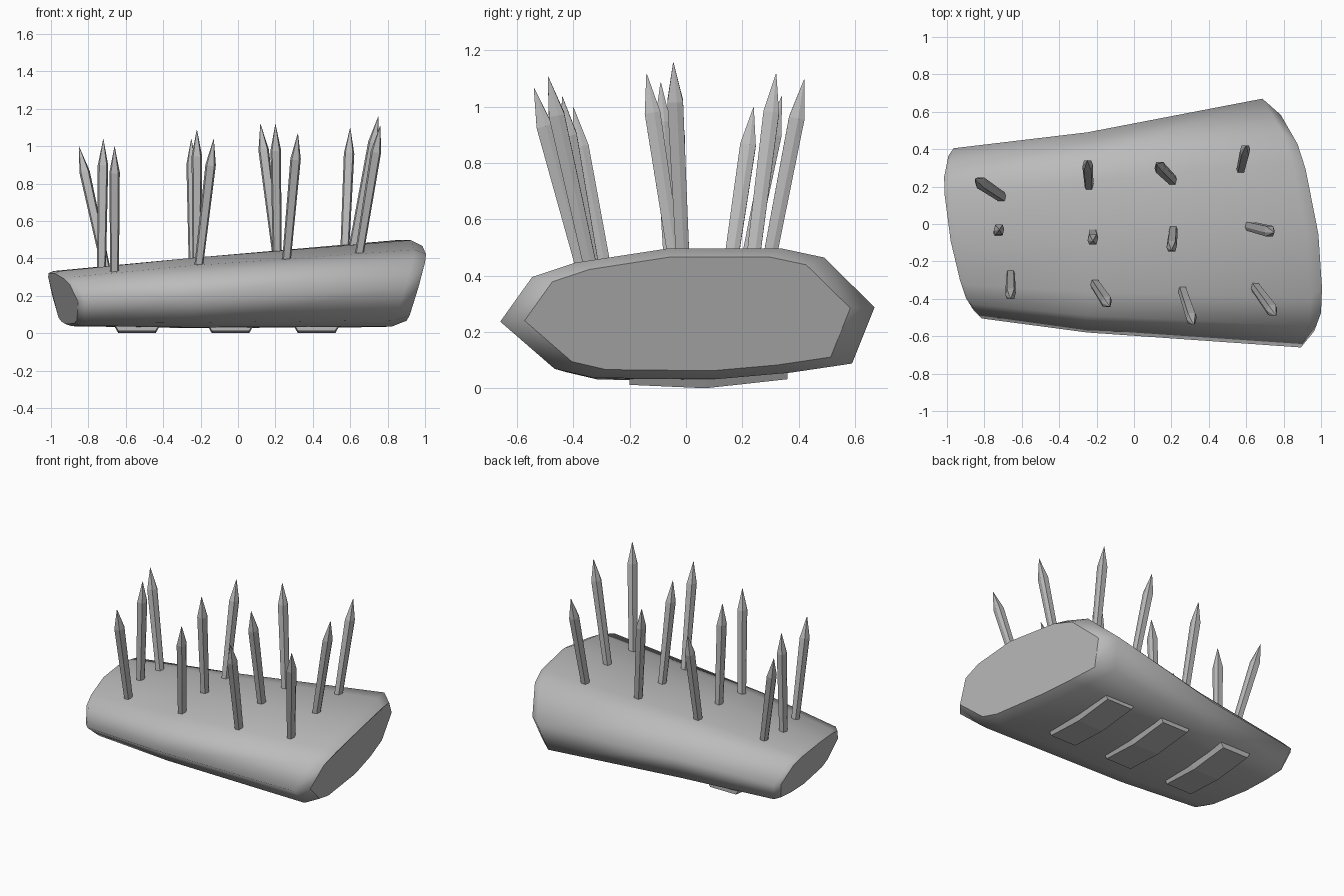
import bpy
import bmesh
from mathutils import Vector

cube = bpy.data.objects.get("Cube")
if cube:
    bpy.data.objects.remove(cube, do_unlink=True)

GREY = (0.5, 0.5, 0.5, 1)
grey = bpy.data.materials.new("plain_grey")
grey.use_nodes = True
grey.diffuse_color = GREY
grey.node_tree.nodes["Principled BSDF"].inputs["Base Color"].default_value = GREY


def add_object(name, bm):
    bmesh.ops.recalc_face_normals(bm, faces=bm.faces)
    mesh = bpy.data.meshes.new(name)
    bm.to_mesh(mesh)
    bm.free()
    mesh.materials.append(grey)
    obj = bpy.data.objects.new(name, mesh)
    bpy.context.collection.objects.link(obj)
    return obj


def loft(bm, rings):
    """Skin a list of closed rings and cap both ends; returns the caps."""
    loops = [[bm.verts.new(p) for p in ring] for ring in rings]
    for low, high in zip(loops, loops[1:]):
        for i in range(len(low)):
            j = (i + 1) % len(low)
            bm.faces.new((low[i], low[j], high[j], high[i]))
    return [bm.faces.new(loops[0]), bm.faces.new(loops[-1])]


# Body cross-section: u runs front to back, v bottom to top
PROFILE = [(-1, .44), (-.83, .78), (-.6, .89), (-.1, 1), (.5, 1), (.73, .93),
           (1, .55), (.88, .12), (.55, .05), (.15, 0), (-.5, .01), (-.71, .08)]


def left_slant(u, v):
    return .85 - .11 * u + .13 * (v - .5) - .06 * u * u


def right_slant(u, v):
    return -.92 - .07 * u - .08 * (v - .5) + .03 * u * u


def middle(u, v):
    return -.25


def section(slant, push, y_mid, half, bottom, top, fit=1.0):
    ring = []
    for u, v in PROFILE:
        u, v = u * fit, .5 + (v - .5) * fit
        ring.append((slant(u, v) + push, y_mid + u * half, bottom + v * (top - bottom)))
    return ring


# Body: tapering slab with slanted, chamfered ends
bm = bmesh.new()
caps = loft(bm, [
    section(right_slant, -.03, -.05, .45, .04, .335, .92),
    section(right_slant, 0, -.05, .455, .04, .335),
    section(middle, 0, -.045, .535, .03, .405),
    section(left_slant, 0, .005, .665, .035, .5),
    section(left_slant, .07, .005, .665, .035, .5, .87),
])
for face in bm.faces:
    face.smooth = face not in caps
for cap in caps:
    for edge in cap.edges:
        edge.smooth = False
add_object("body", bm)


# Spikes: (base x, base y), (tip x, y, z)
SPIKES = {
    "back_spike": [((-.7, .14), (-.85, .24, 1)), ((-.24, .2), (-.25, .34, 1.04)),
                   ((.21, .23), (.12, .32, 1.12)), ((.57, .29), (.6, .42, 1.1))],
    "middle_spike": [((-.73, -.04), (-.72, -.03, 1.04)), ((-.22, -.05), (-.22, -.09, 1.09)),
                     ((.21, -.03), (.2, -.14, 1.12)), ((.61, -.01), (.75, -.045, 1.16))],
    "front_spike": [((-.66, -.27), (-.66, -.4, 1)), ((-.21, -.32), (-.13, -.44, 1.04)),
                    ((.26, -.36), (.32, -.54, 1.07)), ((.65, -.34), (.76, -.49, 1.11))],
}


def add_spike(name, base, tip):
    base = Vector((*base, .38 + .085 * base[0]))
    tip = Vector(tip)
    axis = (tip - base).normalized()
    turn = Vector((0, 0, 1)).rotation_difference(axis)
    shape = [(.7, 0), (1, .6), (.7, 1), (-.7, 1), (-1, .4), (-.7, 0)]

    def ring(centre, size):
        return [centre + turn @ Vector((a * size, (b - .5) * 2 * size, 0)) for a, b in shape]

    bm = bmesh.new()
    loft(bm, [ring(base - axis * .04, .023), ring(tip - axis * .14, .028), ring(tip, .001)])
    add_object(name, bm)


for name, row in SPIKES.items():
    for i, (base, tip) in enumerate(row):
        add_spike(f"{name}_{i + 1}", base, tip)


# Foot plates: shallow bent strips under the body
PATH = [(-.2, .015), (.07, .003), (.36, .035)]
for i, x in enumerate((-.54, -.04, .42)):
    bm = bmesh.new()
    loft(bm, [[(x - .1, y, z), (x + .1, y, z), (x + .12, y, z + .035), (x - .12, y, z + .035)]
              for y, z in PATH])
    add_object(f"foot_plate_{i + 1}", bm)

# Stand the model exactly on the ground
bpy.context.view_layer.update()
lowest = min(v.co.z for o in bpy.data.objects if o.type == 'MESH' for v in o.data.vertices)
for obj in bpy.data.objects:
    if obj.type == 'MESH':
        obj.location.z -= lowest
